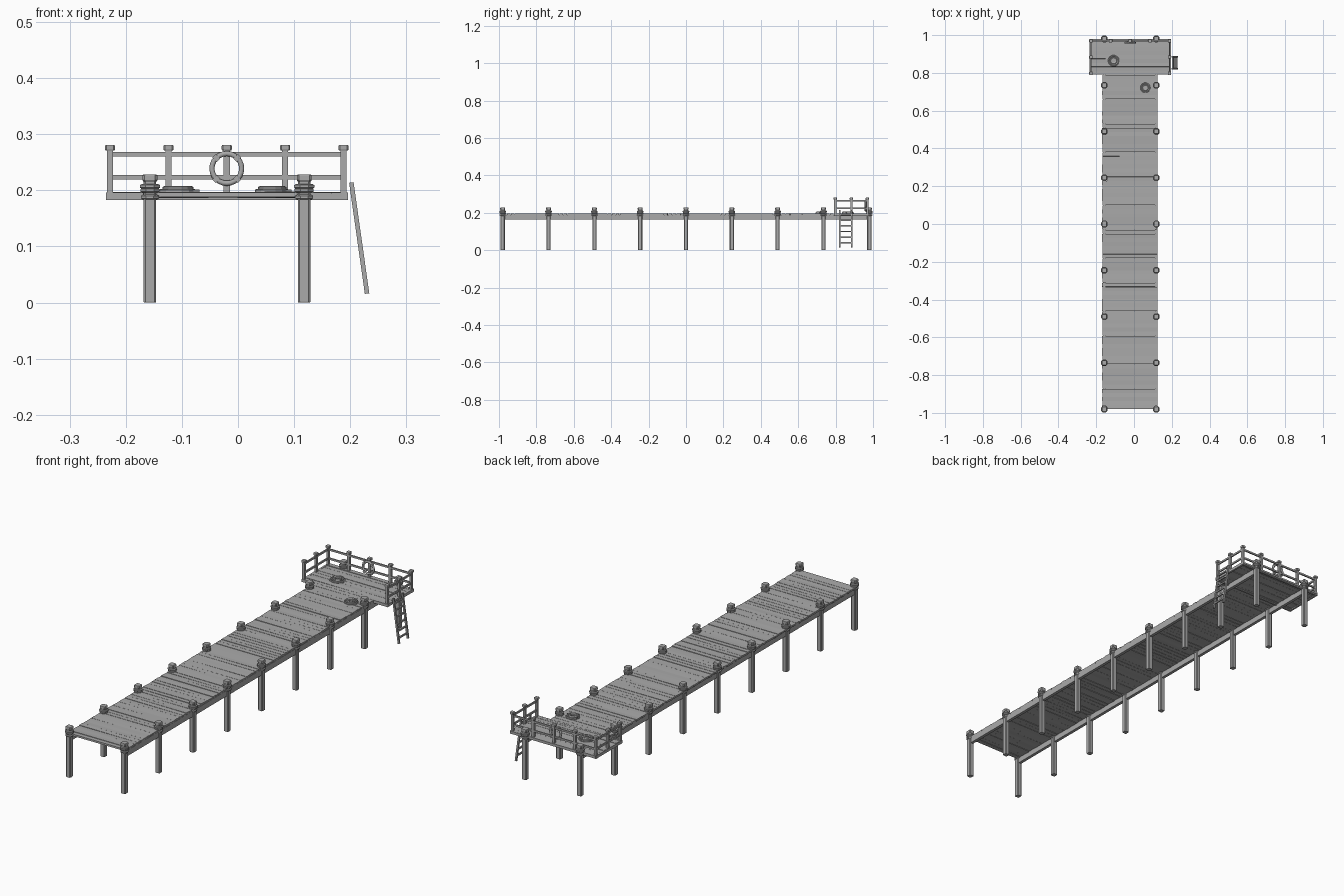
import bpy, bmesh, math, random
from mathutils import Vector, Matrix

random.seed(4)
if "Cube" in bpy.data.objects:
    bpy.data.objects.remove(bpy.data.objects["Cube"])

grey = bpy.data.materials.new("weathered_grey")
grey.use_nodes = True
COLOUR = (0.4, 0.4, 0.4, 1)
grey.diffuse_color = COLOUR
grey.node_tree.nodes["Principled BSDF"].inputs["Base Color"].default_value = COLOUR


def finish(name, bm, smooth=False):
    bmesh.ops.recalc_face_normals(bm, faces=bm.faces)
    mesh = bpy.data.meshes.new(name)
    bm.to_mesh(mesh)
    bm.free()
    mesh.materials.append(grey)
    obj = bpy.data.objects.new(name, mesh)
    bpy.context.collection.objects.link(obj)
    for p in mesh.polygons:
        p.use_smooth = smooth
    return obj


def box(bm, centre, size, rot=None):
    m = Matrix.Translation(centre) @ (rot or Matrix()) @ Matrix.Diagonal((*size, 1))
    bmesh.ops.create_cube(bm, size=1, matrix=m)


def beam(bm, a, b, width, depth):
    a, b = Vector(a), Vector(b)
    rot = (b - a).to_track_quat('Z', 'Y').to_matrix().to_4x4()
    box(bm, (a + b) / 2, (width, depth, (b - a).length), rot)


def ring(bm, matrix, radius, tube, segs, sides, start=0.0):
    loops = []
    for i in range(segs):
        a = start + math.tau * i / segs
        loop = []
        for j in range(sides):
            b = math.tau * (j + 0.5) / sides
            r = radius + tube * math.cos(b)
            loop.append(bm.verts.new(matrix @ Vector((r * math.cos(a), r * math.sin(a), tube * math.sin(b)))))
        loops.append(loop)
    for i in range(segs):
        p, q = loops[i], loops[(i + 1) % segs]
        for j in range(sides):
            k = (j + 1) % sides
            bm.faces.new((p[j], q[j], q[k], p[k]))


def chamfered_column(bm, x, y, levels):
    # Stack of chamfered squares: (z, half width)
    rows = []
    for z, h in levels:
        c = h * 0.72
        pts = [(h, -c), (h, c), (c, h), (-c, h), (-h, c), (-h, -c), (-c, -h), (c, -h)]
        rows.append([bm.verts.new((x + u, y + v, z)) for u, v in pts])
    for p, q in zip(rows, rows[1:]):
        for i in range(8):
            bm.faces.new((p[i], p[(i + 1) % 8], q[(i + 1) % 8], q[i]))
    bm.faces.new(rows[0])
    bm.faces.new(rows[-1])


PILE_X = (-0.157, 0.118)
PILE_Y = [-0.98 + 0.245 * i for i in range(9)]
DECK_TOP = 0.196

# Piles with shaped heads, and rope lashings around them
piles, lashings = bmesh.new(), bmesh.new()
for x in PILE_X:
    for y in PILE_Y:
        chamfered_column(piles, x, y, [(0, 0.0105), (0.002, 0.0112), (0.209, 0.0112),
                                       (0.215, 0.0112), (0.218, 0.0132), (0.226, 0.0132), (0.228, 0.012)])
        for z, r in ((0.188, 0.0135), (0.2, 0.0145), (0.207, 0.0155)):
            ring(lashings, Matrix.Translation((x, y, z)), r, 0.0045, 8, 6, math.pi / 8)
finish("piles", piles)
finish("pile_rope_lashings", lashings)

# Long beams under the deck edges
bm = bmesh.new()
for x in PILE_X:
    box(bm, (x, 0, 0.176), (0.014, 1.96, 0.026))
finish("side_beams", bm)


def planks(name, x0, x1, y0, y1, count, thick):
    # Close-laid boards, each very slightly uneven
    bm = bmesh.new()
    pitch = (y1 - y0) / count
    for i in range(count):
        rot = Matrix.Rotation(random.uniform(-0.05, 0.05), 4, 'X') @ Matrix.Rotation(random.uniform(-0.004, 0.004), 4, 'Y')
        z = DECK_TOP - thick / 2 + random.uniform(-0.0008, 0.0008)
        mid = (x0 + x1) / 2 + random.uniform(-0.001, 0.001)
        box(bm, (mid, y0 + pitch * (i + 0.5), z), (x1 - x0, pitch * 0.97, thick), rot)
    return finish(name, bm)


planks("walkway_planks", -0.168, 0.124, -0.98, 0.79, 82, 0.008)
planks("platform_planks", -0.232, 0.193, 0.79, 0.98, 9, 0.008)

# Platform frame
bm = bmesh.new()
XL, XR, YF, YB = -0.235, 0.196, 0.79, 0.978
for y in (YF + 0.005, YB - 0.005):
    box(bm, ((XL + XR) / 2, y, 0.1895), (XR - XL, 0.009, 0.013))
for x in (XL + 0.005, XR - 0.005):
    box(bm, (x, (YF + YB) / 2, 0.1895), (0.009, YB - YF, 0.013))
finish("platform_frame", bm)

# Railing on the back and both ends
RX = [-0.228 + 0.104 * i for i in range(5)]
RY = (0.798, 0.884, 0.97)
posts = [(x, RY[2]) for x in RX] + [(x, y) for x in (RX[0], RX[-1]) for y in RY[:2]]
bm, caps = bmesh.new(), bmesh.new()
for x, y in posts:
    box(bm, (x, y, 0.233), (0.011, 0.011, 0.08))
    chamfered_column(caps, x, y, [(0.271, 0.008), (0.273, 0.009), (0.279, 0.009), (0.281, 0.008)])
finish("railing_posts", bm)
finish("railing_post_caps", caps)
bm = bmesh.new()
for z in (0.223, 0.264):
    box(bm, ((RX[0] + RX[-1]) / 2, RY[2], z), (RX[-1] - RX[0], 0.006, 0.008))
    for x in (RX[0], RX[-1]):
        box(bm, (x, (RY[0] + RY[2]) / 2, z), (0.006, RY[2] - RY[0], 0.008))
finish("railing_rails", bm)

# Life ring hung on the middle post, with four bands
hang = Matrix.Translation((RX[2], 0.96, 0.239)) @ Matrix.Rotation(math.pi / 2, 4, 'X')
bm = bmesh.new()
ring(bm, hang, 0.0265, 0.005, 24, 8)
finish("life_ring", bm, True)
bm = bmesh.new()
for i in range(4):
    a = math.pi / 4 + math.pi / 2 * i
    box(bm, hang @ Vector((0.0265 * math.cos(a), 0.0265 * math.sin(a), 0)),
        (0.0115, 0.011, 0.009), Matrix.Rotation(-a, 4, 'Y'))
finish("life_ring_bands", bm)

# Coiled ropes lying on the deck
for name, x, y, big in (("platform_rope_coil", -0.108, 0.865, 0.03), ("walkway_rope_coil", 0.06, 0.722, 0.027)):
    bm = bmesh.new()
    for k, (r, z) in enumerate(((1, 0), (0.72, 0.001), (0.45, 0.001), (0.82, 0.005), (0.55, 0.005))):
        ring(bm, Matrix.Translation((x + 0.001 * (k % 2), y, DECK_TOP + 0.003 + z)), big * r, 0.0035, 14, 6)
    beam(bm, (x + big * 0.7, y - big * 0.6, 0.199), (x + big * 1.25, y - big * 0.2, 0.199), 0.005, 0.005)
    finish(name, bm)

# Leaning ladder at the left end
foot, head = Vector((0.230, 0, 0.016)), Vector((0.202, 0, 0.214))
bm = bmesh.new()
for y in (0.822, 0.886):
    off = Vector((0, y, 0))
    beam(bm, foot + off, head + off, 0.008, 0.008)
for i in range(6):
    p = foot.lerp(head, 0.12 + 0.152 * i)
    box(bm, (p.x, 0.854, p.z), (0.006, 0.064, 0.007))
finish("ladder", bm)
